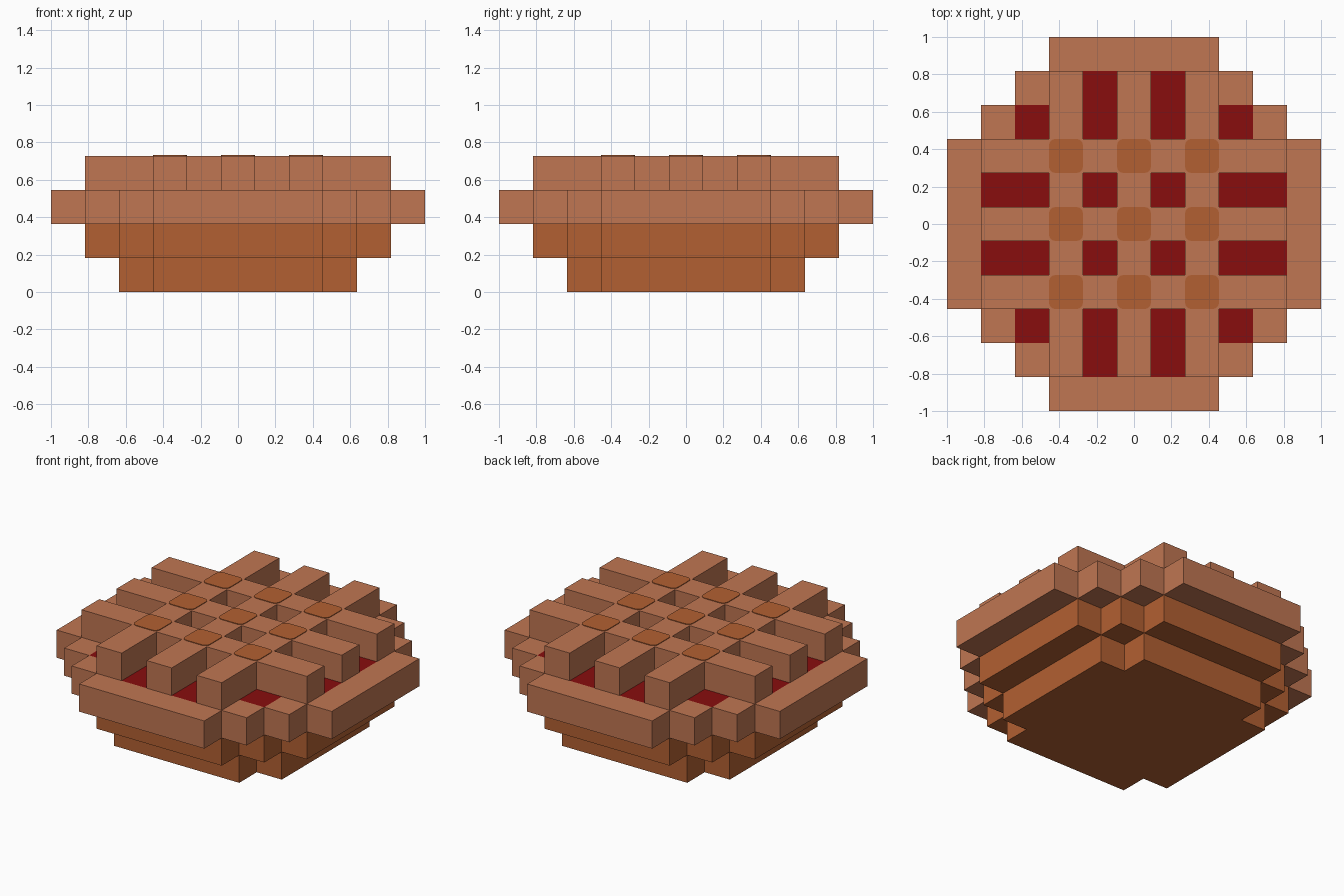
import bpy, bmesh, math

cube = bpy.data.objects.get("Cube")
if cube:
    bpy.data.objects.remove(cube, do_unlink=True)

U = 2 / 11                      # one block of the 11 x 11 grid
CELLS = [(i, j) for i in range(-5, 6) for j in range(-5, 6)]


def material(name, rgb):
    m = bpy.data.materials.new(name)
    m.use_nodes = True
    col = (*rgb, 1)
    m.diffuse_color = col
    m.node_tree.nodes["Principled BSDF"].inputs["Base Color"].default_value = col
    return m


PASTRY = material("light_pastry", (0.525, 0.18, 0.084))
CRUST = material("baked_crust", (0.448, 0.117, 0.032))
CHERRY = material("cherry_filling", (0.25, 0.004, 0.004))


def finish(name, bm, mat):
    bmesh.ops.recalc_face_normals(bm, faces=bm.faces)
    mesh = bpy.data.meshes.new(name)
    bm.to_mesh(mesh)
    bm.free()
    mesh.materials.append(mat)
    obj = bpy.data.objects.new(name, mesh)
    bpy.context.collection.objects.link(obj)
    return obj


def disc(n):
    """Stepped round footprint reaching n blocks from the centre."""
    return {(i, j) for i, j in CELLS
            if max(abs(i), abs(j)) <= n and abs(i) + abs(j) <= n + 2}


def slab(name, cells, level, mat):
    """One-block-high solid over a set of cells, with outer walls only."""
    bm = bmesh.new()
    verts = {}

    def v(x, y, z):
        if (x, y, z) not in verts:
            verts[x, y, z] = bm.verts.new(((x - 0.5) * U, (y - 0.5) * U, z * U))
        return verts[x, y, z]

    for i, j in sorted(cells):
        ring = [(i, j), (i + 1, j), (i + 1, j + 1), (i, j + 1)]
        bm.faces.new([v(x, y, level + 1) for x, y in ring])
        bm.faces.new([v(x, y, level) for x, y in reversed(ring)])
        for k, (dx, dy) in enumerate([(0, -1), (1, 0), (0, 1), (-1, 0)]):
            if (i + dx, j + dy) not in cells:
                a, b = ring[k], ring[(k + 1) % 4]
                bm.faces.new([v(*a, level), v(*b, level),
                              v(*b, level + 1), v(*a, level + 1)])
    return finish(name, bm, mat)


# Stepped crust, filling and overhanging rim
slab("crust_bottom", disc(3), 0, CRUST)
slab("crust_side", disc(4), 1, CRUST)
slab("filling", disc(4), 2, CHERRY)
slab("rim", disc(5) - disc(4), 2, PASTRY)

# Woven strips on top
STRIPS = (-2, 0, 2)
slab("lattice", {c for c in disc(4) if c[0] in STRIPS or c[1] in STRIPS},
     3, PASTRY)


def patch(name, i, j):
    """Thin plate with rounded corners where two strips cross."""
    bm = bmesh.new()
    r, top = 0.035, 4 * U + 0.004
    pts = []
    for q in range(4):
        mid = math.radians(45 + 90 * q)
        cx = i * U + math.copysign(U / 2 - r, math.cos(mid))
        cy = j * U + math.copysign(U / 2 - r, math.sin(mid))
        for s in range(5):
            a = math.radians(90 * q + 22.5 * s)
            pts.append((cx + r * math.cos(a), cy + r * math.sin(a)))
    low = [bm.verts.new((x, y, 4 * U - 0.002)) for x, y in pts]
    high = [bm.verts.new((x, y, top)) for x, y in pts]
    bm.faces.new(high)
    bm.faces.new(low[::-1])
    for k in range(len(pts)):
        n = (k + 1) % len(pts)
        bm.faces.new([low[k], low[n], high[n], high[k]])
    finish(name, bm, CRUST)


# Browned crossings
for a in STRIPS:
    for b in STRIPS:
        patch(f"browned_crossing_{a // 2 + 2}_{b // 2 + 2}", a, b)
